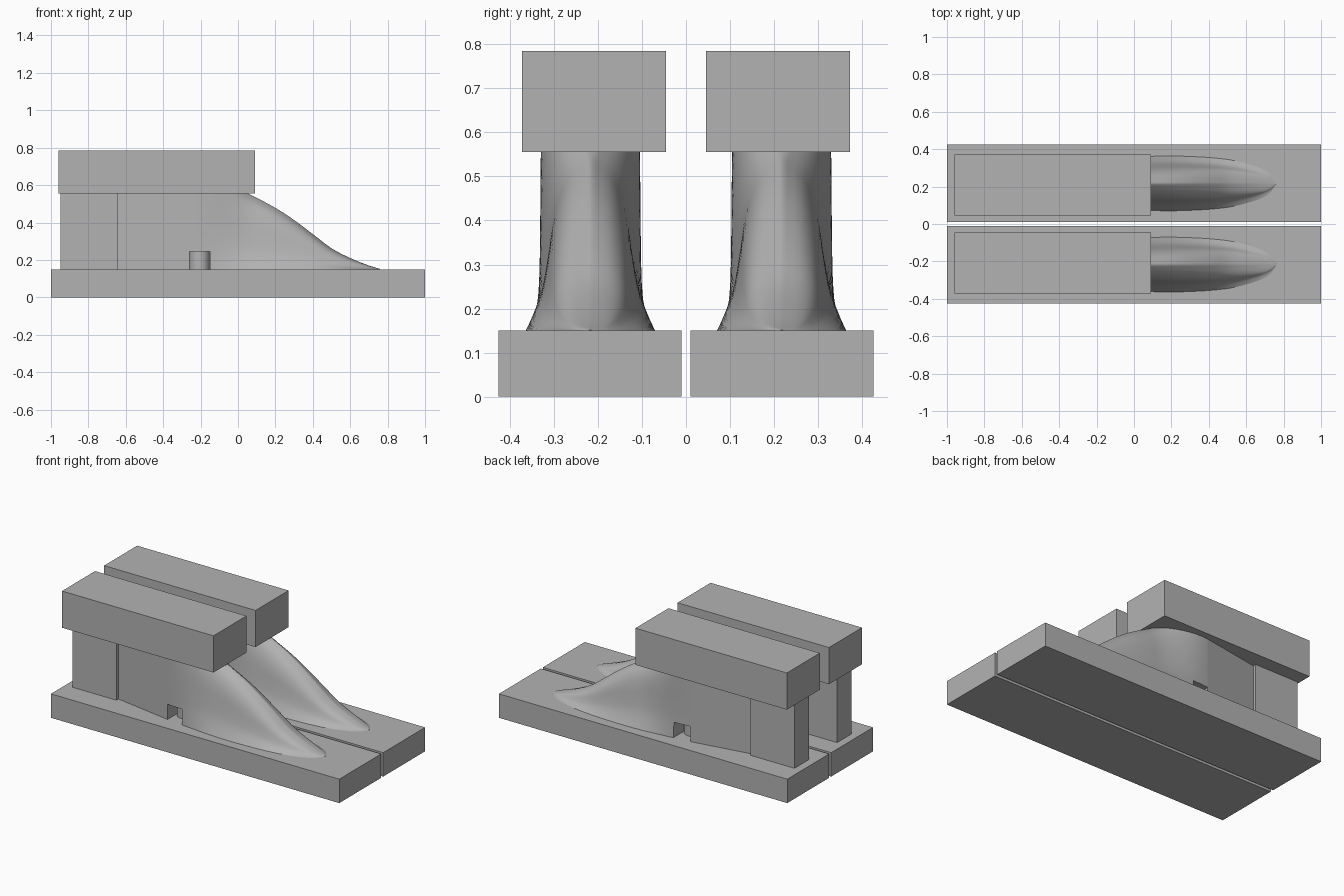
import bpy, bmesh

cube = bpy.data.objects.get("Cube")
if cube:
    bpy.data.objects.remove(cube, do_unlink=True)

grey = bpy.data.materials.new("plain_grey")
grey.use_nodes = True
COLOUR = (0.45, 0.45, 0.45, 1)
grey.diffuse_color = COLOUR
grey.node_tree.nodes["Principled BSDF"].inputs["Base Color"].default_value = COLOUR

FLOOR = 0.15


def add(name, bm):
    bmesh.ops.recalc_face_normals(bm, faces=bm.faces)
    mesh = bpy.data.meshes.new(name)
    bm.to_mesh(mesh)
    bm.free()
    mesh.materials.append(grey)
    obj = bpy.data.objects.new(name, mesh)
    bpy.context.collection.objects.link(obj)
    return obj


def loft(name, rings):
    """Skin a row of closed rings and cap both ends."""
    bm = bmesh.new()
    rows = [[bm.verts.new(p) for p in ring] for ring in rings]
    for a, b in zip(rows, rows[1:]):
        for i in range(len(a)):
            j = (i + 1) % len(a)
            bm.faces.new((a[i], a[j], b[j], b[i]))
    bm.faces.new(rows[0])
    bm.faces.new(rows[-1])
    return add(name, bm)


def rect(x, y0, y1, z0, z1):
    return [(x, y0, z0), (x, y0, z1), (x, y1, z1), (x, y1, z0)]


def box(name, x0, x1, y0, y1, z0, z1):
    return loft(name, [rect(x0, y0, y1, z0, z1), rect(x1, y0, y1, z0, z1)])


def curve(keys, x):
    """Smooth interpolation through (x, value) keys."""
    i = max(k for k in range(len(keys) - 1) if keys[k][0] <= x + 1e-9)

    def slope(k):
        a, b = keys[max(k - 1, 0)], keys[min(k + 1, len(keys) - 1)]
        return (b[1] - a[1]) / (b[0] - a[0])
    (x0, v0), (x1, v1) = keys[i], keys[i + 1]
    h = x1 - x0
    t = (x - x0) / h
    return (v0 * (1 + 2 * t) * (1 - t) ** 2 + slope(i) * h * t * (1 - t) ** 2
            + v1 * t * t * (3 - 2 * t) + slope(i + 1) * h * t * t * (t - 1))


def smooth(obj, angle):
    bpy.ops.object.select_all(action="DESELECT")
    obj.select_set(True)
    bpy.context.view_layer.objects.active = obj
    bpy.ops.object.shade_smooth_by_angle(angle=angle)


# Instep height, half width at the floor, and flank shape from floor to ridge
HEIGHT = [(-0.26, 0.66), (-0.1, 0.625), (0.05, 0.557), (0.2, 0.478), (0.3, 0.413),
          (0.4, 0.338), (0.5, 0.262), (0.6, 0.21), (0.7, 0.17), (0.76, 0.152)]
WIDTH = [(-0.26, 0.11), (-0.1, 0.128), (0.1, 0.145), (0.3, 0.144), (0.5, 0.128),
         (0.62, 0.1), (0.7, 0.07), (0.74, 0.038), (0.76, 0.004)]
FLANK = [(0, 1), (0.12, 0.87), (0.25, 0.755), (0.45, 0.66), (0.65, 0.58),
         (0.8, 0.47), (0.92, 0.29), (1, 0.02)]
X0, X1, STATIONS, STEPS = -0.26, 0.76, 40, 18


def foot_ring(x, cy):
    h, w = curve(HEIGHT, x) - FLOOR, curve(WIDTH, x)
    blend = min(1, (x - X0) / 0.36)
    blend = blend * blend * (3 - 2 * blend)
    side = []
    for k in range(STEPS + 1):
        t = 1 - (1 - k / STEPS) ** 1.4
        side.append((w * (1 - blend + blend * curve(FLANK, t)), FLOOR + h * t))
    return ([(x, cy - y, z) for y, z in side]
            + [(x, cy + y, z) for y, z in reversed(side)])


for label, s in (("left", -1), ("right", 1)):
    cy = s * 0.217
    y0, y1 = sorted((s * 0.01, s * 0.425))
    box("base_" + label, -1, 1, y0, y1, 0, FLOOR)
    y0, y1 = sorted((s * 0.045, s * 0.372))
    box("top_block_" + label, -0.96, 0.09, y0, y1, 0.555, 0.785)
    y0, y1 = sorted((s * 0.14, s * 0.282))
    box("heel_block_" + label, -0.95, -0.645, y0, y1, FLOOR, 0.555)

    # Tapered wedge joining the heel block to the foot
    loft("ankle_wedge_" + label,
         [rect(-0.645, cy - 0.045, cy + 0.045, FLOOR, 0.56),
          rect(X0, cy - 0.11, cy + 0.11, FLOOR, 0.56)])

    # Sculpted foot, with a slot cut across its rear lower edge
    foot = loft("foot_" + label,
                [foot_ring(X0 + (X1 - X0) * i / STATIONS, cy) for i in range(STATIONS + 1)])
    cutter = box("slot_cutter_" + label, -0.3, -0.15, cy - 0.3, cy + 0.3, 0.1, 0.245)
    cutter.hide_render = True
    cut = foot.modifiers.new("slot", "BOOLEAN")
    cut.operation, cut.solver, cut.object = "DIFFERENCE", "EXACT", cutter
    bpy.context.view_layer.objects.active = foot
    bpy.ops.object.modifier_apply(modifier=cut.name)
    bpy.data.objects.remove(cutter, do_unlink=True)
    smooth(foot, 0.7)

    # Upright pin inside the slot
    bm = bmesh.new()
    bmesh.ops.create_cone(bm, cap_ends=True, segments=32, radius1=0.055, radius2=0.055, depth=0.095)
    bmesh.ops.translate(bm, verts=bm.verts, vec=(-0.205, cy, FLOOR + 0.0475))
    smooth(add("slot_pin_" + label, bm), 0.6)
